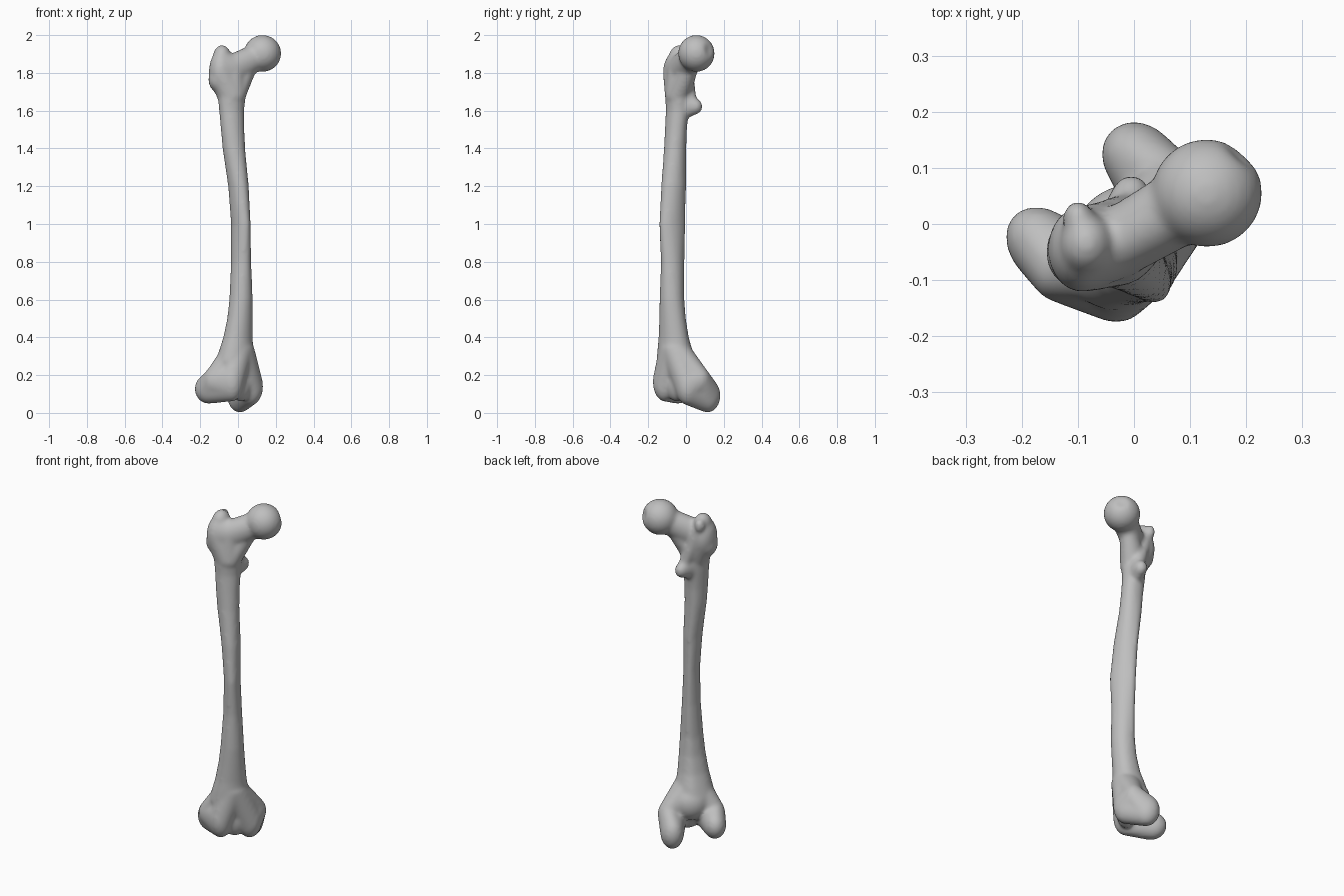
import bpy
import bmesh
import math
from mathutils import Vector, Matrix

cube = bpy.data.objects.get("Cube")
if cube:
    bpy.data.objects.remove(cube, do_unlink=True)

bone_grey = bpy.data.materials.new("bone_grey")
bone_grey.use_nodes = True
colour = (0.52, 0.52, 0.52, 1)
bone_grey.diffuse_color = colour
bone_grey.node_tree.nodes["Principled BSDF"].inputs["Base Color"].default_value = colour

bm = bmesh.new()
UPRIGHT = Matrix()
KNEE = Matrix.Rotation(math.radians(45), 4, 'Z')   # the knee end is turned 45 degrees

# Evenly spread points on a unit ball
DOTS = 350
ball = []
for i in range(DOTS):
    h = 1 - (2 * i + 1) / DOTS
    a = i * math.pi * (3 - math.sqrt(5))
    r = math.sqrt(1 - h * h)
    ball.append((r * math.cos(a), r * math.sin(a), h))


def lump(*shapes, turn=UPRIGHT):
    """Skin stretched over ellipsoids (centre x, y, z, radius x, y, z)."""
    verts = []
    for s in shapes:
        m = turn @ Matrix.Translation(s[:3]) @ Matrix.Diagonal((*s[3:], 1))
        verts += [bm.verts.new(m @ Vector(p)) for p in ball]
    bmesh.ops.convex_hull(bm, input=verts)
    inner = [v for v in verts if not v.link_faces]
    skin = [v for v in verts if v.link_faces]
    bmesh.ops.delete(bm, geom=inner, context='VERTS')
    return skin


# Shaft: slanted oval sections (z, x min, x max, y min, y max) with a rear ridge
sections = [
    (0.27, -0.12, 0.085, -0.155, 0.045), (0.33, -0.1, 0.081, -0.152, 0.033),
    (0.4, -0.078, 0.078, -0.145, 0.013), (0.5, -0.057, 0.078, -0.142, -0.003),
    (0.6, -0.046, 0.078, -0.14, -0.012), (0.8, -0.037, 0.07, -0.133, -0.013),
    (1.0, -0.037, 0.067, -0.142, -0.009), (1.2, -0.052, 0.057, -0.132, -0.004),
    (1.4, -0.082, 0.038, -0.117, -0.001), (1.5, -0.091, 0.034, -0.112, 0.003),
    (1.6, -0.1, 0.033, -0.107, 0.014), (1.7, -0.11, 0.042, -0.11, 0.02),
]
SIDES = 40
rings = []
for z, x0, x1, y0, y1 in sections:
    slant = min(0.15, abs(z - 1) - 0.4)
    ring = []
    for i in range(SIDES):
        a = math.tau * i / SIDES
        s = 1 + 0.1 * max(0, math.cos(a - math.radians(115))) ** 12
        x = math.cos(a) * s
        y = (slant * math.cos(a) + math.sqrt(1 - slant ** 2) * math.sin(a)) * s
        ring.append(bm.verts.new(((x0 + x1) / 2 + x * (x1 - x0) / 2,
                                  (y0 + y1) / 2 + y * (y1 - y0) / 2, z)))
    rings.append(ring)
for low, high in zip(rings, rings[1:]):
    for i in range(SIDES):
        j = (i + 1) % SIDES
        bm.faces.new((low[i], low[j], high[j], high[i]))
bm.faces.new(rings[0][::-1])
bm.faces.new(rings[-1])

# Ball head with a small pit
head = Vector((0.13, 0.055, 1.903))
pit = head + 0.097 * Vector((0.65, 0.72, 0.2)).normalized()
for v in lump((*head, 0.099, 0.097, 0.098)):
    near = max(0, 1 - (v.co - pit).length / 0.04)
    v.co += (head - v.co).normalized() * 0.018 * near

# Neck, running down into the shaft
neck_top = (0.1, 0.04, 1.885, 0.068, 0.068, 0.072)
neck_root = (-0.03, -0.035, 1.815, 0.062, 0.062, 0.085)
shaft_top = (-0.035, -0.045, 1.68, 0.076, 0.067, 0.06)
lump(neck_top, neck_root)
lump(neck_root, shaft_top)
lump((0.045, 0.012, 1.82, 0.05, 0.05, 0.06), shaft_top)

# Greater trochanter with its hooked tip
trochanter = (-0.092, -0.045, 1.805, 0.062, 0.077, 0.115)
lump(trochanter, neck_root)
lump(trochanter, shaft_top)
lump((-0.112, -0.05, 1.765, 0.045, 0.06, 0.065))
lump((-0.085, -0.035, 1.885, 0.048, 0.055, 0.063))
lump((-0.1, 0.012, 1.895, 0.027, 0.03, 0.04))

# Rear crest and lesser trochanter
lump((-0.09, 0.0, 1.87, 0.03, 0.03, 0.03), (-0.015, 0.02, 1.67, 0.035, 0.035, 0.04))
lump((-0.025, -0.02, 1.635, 0.05, 0.05, 0.085), (-0.005, 0.048, 1.622, 0.036, 0.04, 0.042))

# Knee end: flare, then for each side the front, rear and edge of the condyle
flare = (-0.04, -0.045, 0.34, 0.085, 0.08, 0.05)
condyles = [
    ((-0.103, -0.058, 0.165, 0.062, 0.062, 0.105),
     (-0.14, 0.08, 0.127, 0.063, 0.083, 0.079),
     (-0.152, 0.03, 0.17, 0.055, 0.05, 0.075)),
    ((0.055, -0.04, 0.14, 0.066, 0.066, 0.1),
     (0.088, 0.073, 0.092, 0.063, 0.074, 0.091),
     (0.1, 0.005, 0.175, 0.054, 0.055, 0.07)),
]
for front, rear, edge in condyles:
    for a, b in ((front, rear), (front, edge), (edge, rear), (front, flare), (edge, flare)):
        lump(a, b, turn=KNEE)
lump((-0.03, 0.0, 0.23, 0.1, 0.085, 0.1), turn=KNEE)
lump((-0.025, -0.045, 0.15, 0.07, 0.052, 0.09), turn=KNEE)

bmesh.ops.recalc_face_normals(bm, faces=bm.faces[:])
mesh = bpy.data.meshes.new("thigh_bone")
bm.to_mesh(mesh)
bm.free()
bone = bpy.data.objects.new("thigh_bone", mesh)
bpy.context.scene.collection.objects.link(bone)
mesh.materials.append(bone_grey)

# Fuse the parts into one skin and soften the joins
remesh = bone.modifiers.new("fuse", 'REMESH')
remesh.mode = 'VOXEL'
remesh.voxel_size = 0.009
remesh.use_smooth_shade = True
soften = bone.modifiers.new("soften", 'SMOOTH')
soften.factor = 0.5
soften.iterations = 14
